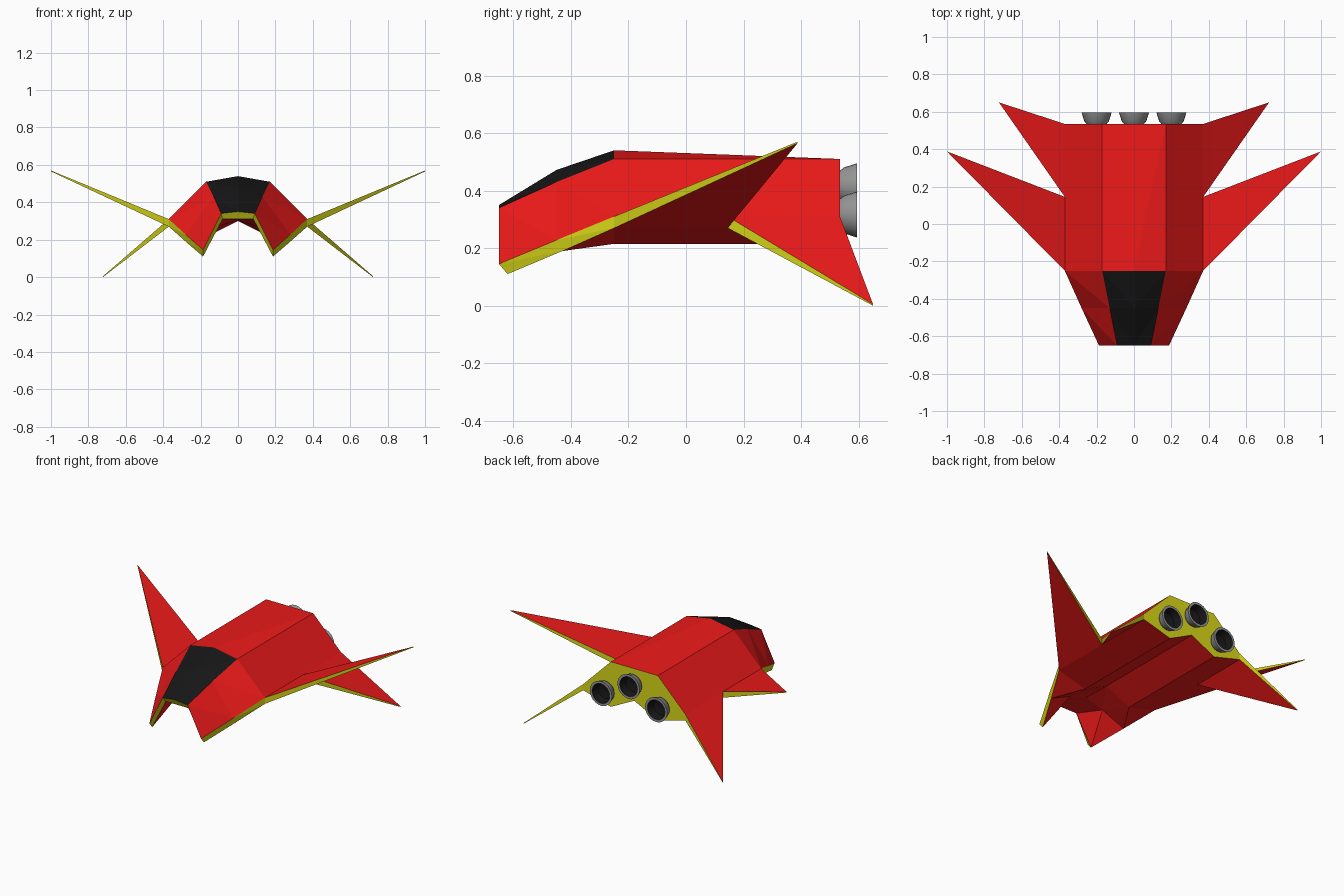
import bpy, bmesh, math

if "Cube" in bpy.data.objects:
    bpy.data.objects.remove(bpy.data.objects["Cube"])


def material(name, rgb):
    m = bpy.data.materials.new(name)
    m.diffuse_color = (*rgb, 1)
    m.use_nodes = True
    m.node_tree.nodes["Principled BSDF"].inputs["Base Color"].default_value = m.diffuse_color
    return m


RED = material("red_paint", (0.85, 0.01, 0.01))
YELLOW = material("yellow_edge", (0.7, 0.7, 0.01))
BLACK = material("black_glass", (0.008, 0.008, 0.008))
GREY = material("engine_grey", (0.3, 0.3, 0.3))


def make(name, bm, mats, mirror=False):
    bmesh.ops.recalc_face_normals(bm, faces=bm.faces)
    me = bpy.data.meshes.new(name)
    bm.to_mesh(me)
    bm.free()
    for m in mats:
        me.materials.append(m)
    ob = bpy.data.objects.new(name, me)
    bpy.context.collection.objects.link(ob)
    if mirror:
        mod = ob.modifiers.new("mirror", 'MIRROR')
        mod.use_clip = True
    return ob


def face(bm, verts, mat):
    f = bm.faces.new(verts)
    f.material_index = mat


# Hull: half sections (x, y, z) ordered ridge, shoulder, side, side underside, keel, centre
sections = [
    [(0, -.65, .35), (.09, -.65, .34), (.187, -.65, .145),
     (.187, -.62, .11), (.082, -.63, .31), (0, -.63, .31)],
    [(0, -.45, .472), (.13, -.45, .43), (.28, -.45, .228),
     (.28, -.43, .19), (.125, -.44, .265), (0, -.44, .305)],
    [(0, -.25, .54), (.17, -.25, .51), (.37, -.25, .31),
     (.37, -.25, .27), (.17, -.25, .215), (0, -.25, .30)],
    [(0, .535, .51), (.17, .535, .51), (.37, .535, .31),
     (.37, .535, .27), (.17, .535, .215), (0, .535, .30)],
]
bm = bmesh.new()
rings = [[bm.verts.new(p) for p in s] for s in sections]
for n, (a, b) in enumerate(zip(rings, rings[1:])):
    for i in range(5):
        mat = 1 if i == 2 else 2 if (i == 0 and n < 2) else 0
        face(bm, (a[i], a[i + 1], b[i + 1]), mat)
        face(bm, (a[i], b[i + 1], b[i]), mat)
for r in (rings[0], rings[-1]):        # yellow nose and tail faces
    face(bm, (r[0], r[1], r[4], r[5]), 1)
    face(bm, (r[1], r[2], r[3], r[4]), 1)
make("hull", bm, [RED, YELLOW, BLACK], mirror=True)


# Wings: tapering triangular blades with yellow edges
def wing(name, y0, y1, tip):
    bm = bmesh.new()
    plan = [(.37, y0, .31), (.37, y1, .31), tip]
    thick = (.04, .04, .005)
    top = [bm.verts.new(p) for p in plan]
    low = [bm.verts.new((x, y, z - t)) for (x, y, z), t in zip(plan, thick)]
    face(bm, top, 0)
    face(bm, low, 0)
    for i in range(3):
        j = (i + 1) % 3
        face(bm, (top[i], top[j], low[j], low[i]), 1)
    make(name, bm, [RED, YELLOW], mirror=True)


wing("upper_wings", -.25, .145, (1.0, .388, .57))
wing("lower_wings", .145, .535, (.722, .65, .005))


# Engine nozzles: lathed flared cups with dark insides
profile = [(.05, .53), (.066, .55), (.08, .595), (.064, .595), (.05, .55), (.02, .54)]
SEG = 24


def engine(name, cx, cz):
    bm = bmesh.new()
    loops = [[bm.verts.new((cx + r * math.cos(2 * math.pi * k / SEG), y,
                            cz + r * math.sin(2 * math.pi * k / SEG)))
              for k in range(SEG)] for r, y in profile]
    for n, (a, b) in enumerate(zip(loops, loops[1:])):
        for k in range(SEG):
            j = (k + 1) % SEG
            face(bm, (a[k], a[j], b[j], b[k]), 1 if n >= 3 else 0)
    face(bm, loops[0], 0)
    face(bm, loops[-1], 1)
    ob = make(name, bm, [GREY, BLACK])
    bpy.ops.object.select_all(action='DESELECT')
    ob.select_set(True)
    bpy.context.view_layer.objects.active = ob
    bpy.ops.object.shade_smooth_by_angle(angle=math.radians(35))


engine("engine_centre", 0, .415)
engine("engine_left", -.2, .317)
engine("engine_right", .2, .317)
